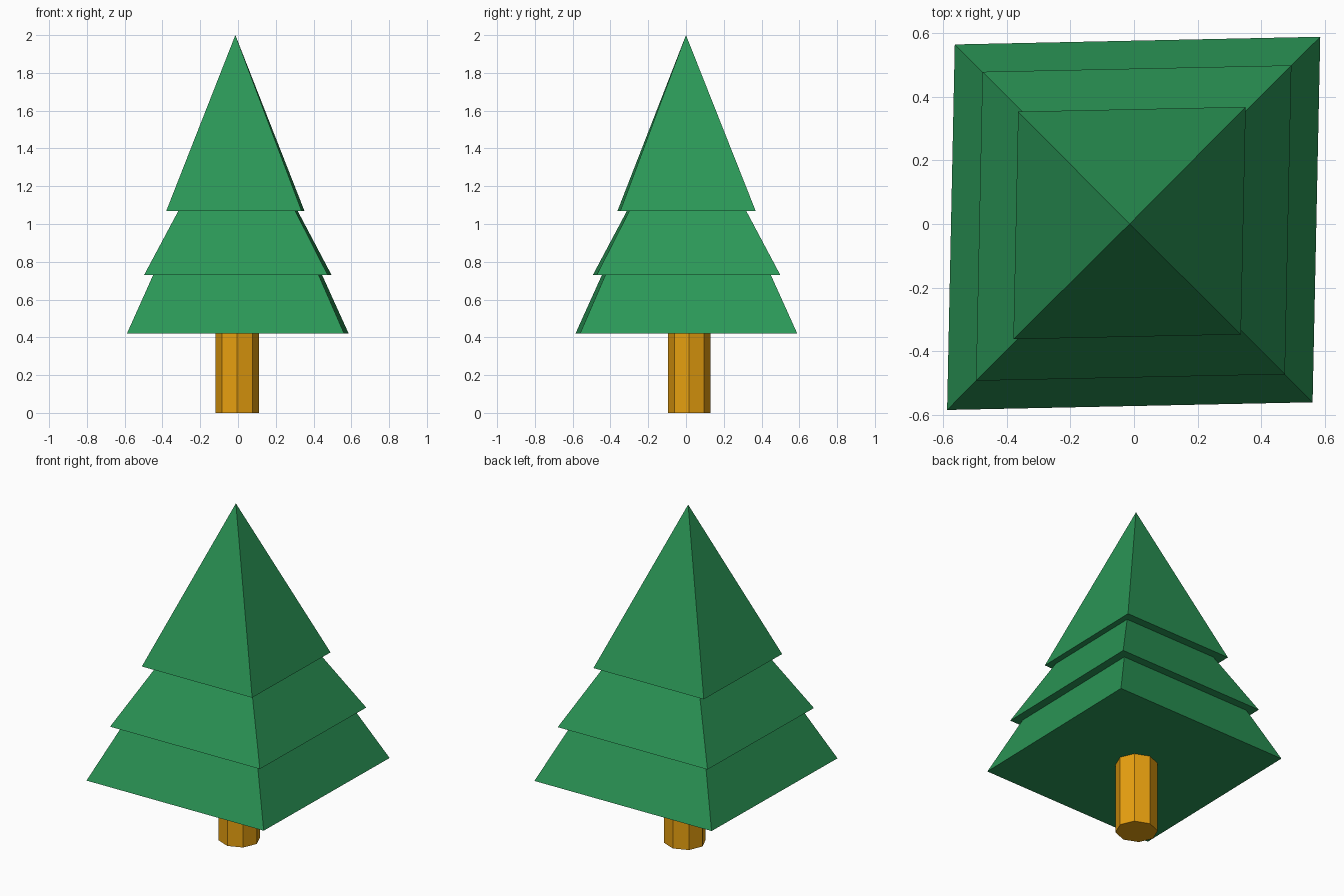
import bpy, bmesh
from math import radians, cos, sin, pi

if "Cube" in bpy.data.objects:
    bpy.data.objects.remove(bpy.data.objects["Cube"])


def material(name, color):
    m = bpy.data.materials.new(name)
    m.diffuse_color = (*color, 1)
    m.use_nodes = True
    m.node_tree.nodes["Principled BSDF"].inputs["Base Color"].default_value = m.diffuse_color
    return m


def add_object(name, bm, mat):
    bmesh.ops.recalc_face_normals(bm, faces=bm.faces)
    me = bpy.data.meshes.new(name)
    bm.to_mesh(me)
    bm.free()
    me.materials.append(mat)
    ob = bpy.data.objects.new(name, me)
    bpy.context.collection.objects.link(ob)
    return ob


def bridge(bm, a, b):
    n = len(a)
    for i in range(n):
        bm.faces.new((a[i], a[(i + 1) % n], b[(i + 1) % n], b[i]))


green = material("needles", (0.024, 0.31, 0.095))
brown = material("bark", (0.80, 0.35, 0.005))

# Foliage: slightly skewed four-sided rings, stepped in under each tier
# each ring: z, half size, centre x, centre y
rings = [(0.42, 0.575, -0.001, 0.002), (0.73, 0.438, -0.002, 0.002),
         (0.73, 0.486, -0.001, 0.003), (1.07, 0.309, 0.0, 0.003),
         (1.07, 0.358, -0.014, 0.003)]
SKEW = 0.021
bm = bmesh.new()
loops = []
for z, h, cx, cy in rings:
    loops.append([bm.verts.new((cx + h * (sx + SKEW * sy), cy + h * (sy + SKEW * sx), z))
                  for sx, sy in ((-1, -1), (1, -1), (1, 1), (-1, 1))])
for a, b in zip(loops, loops[1:]):
    bridge(bm, a, b)
bm.faces.new(loops[0])
tip = bm.verts.new((-0.014, 0.0, 2.0))
top = loops[-1]
for i in range(4):
    bm.faces.new((top[i], top[(i + 1) % 4], tip))
add_object("foliage", bm, green)

# Trunk: eight-sided post
bm = bmesh.new()
ends = [[bm.verts.new((-0.004 + 0.116 * cos(i * pi / 4), 0.017 + 0.112 * sin(i * pi / 4), z))
         for i in range(8)] for z in (0.0, 0.43)]
bridge(bm, *ends)
for e in ends:
    bm.faces.new(e)
add_object("trunk", bm, brown)
